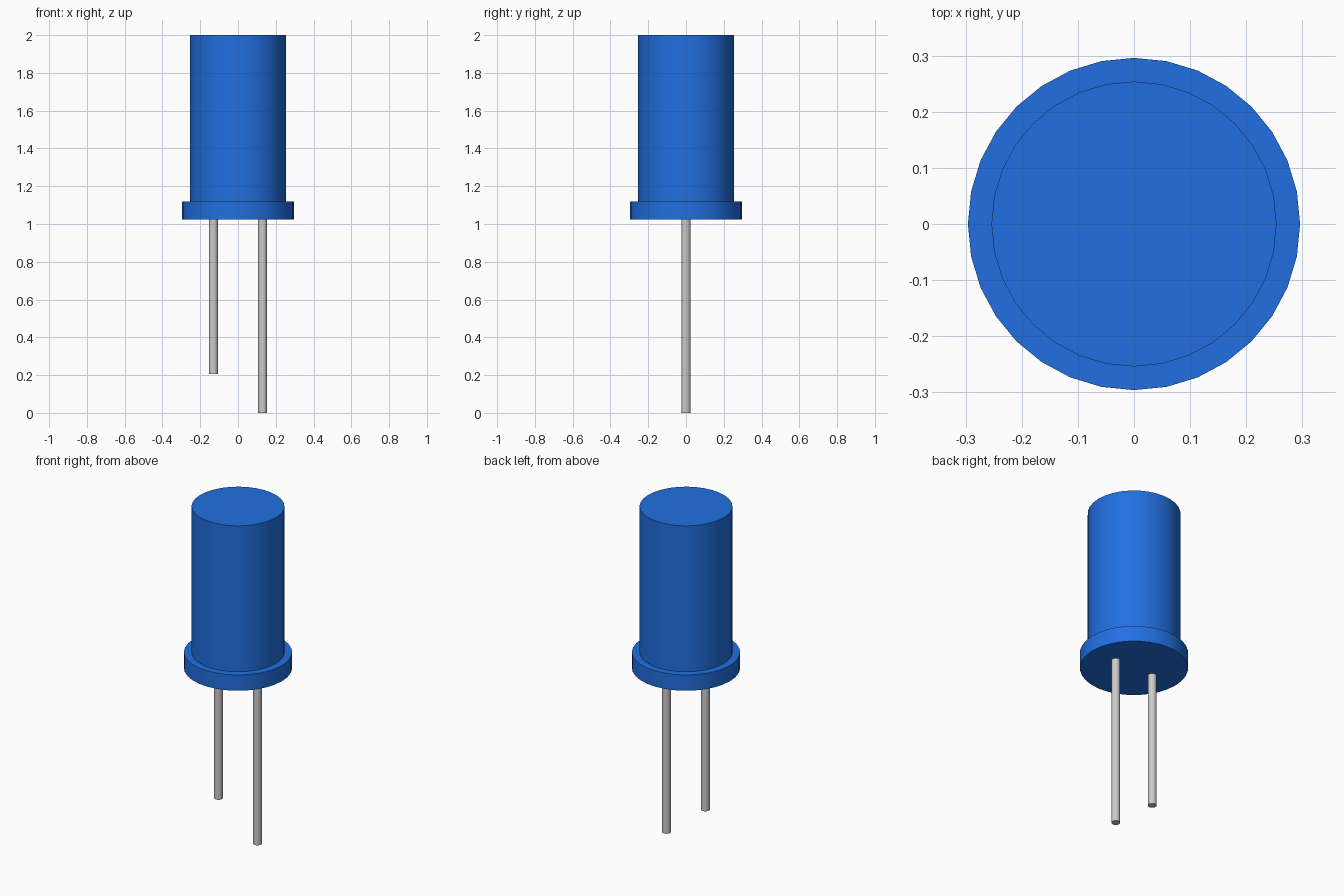
import bpy, math

if "Cube" in bpy.data.objects:
    bpy.data.objects.remove(bpy.data.objects["Cube"])


def cylinder(name, radius, z0, z1, x=0.0, sides=32, color=None):
    bpy.ops.mesh.primitive_cylinder_add(vertices=sides, radius=radius, depth=z1 - z0,
                                        location=(x, 0, (z0 + z1) / 2))
    ob = bpy.context.object
    ob.name = name
    bpy.ops.object.shade_smooth_by_angle(angle=math.radians(30))
    if color:
        ob.data.materials.append(color)
    return ob


blue = bpy.data.materials.new("blue_plastic")
blue.diffuse_color = (0.015, 0.16, 0.75, 1)
blue.use_nodes = True
blue.node_tree.nodes["Principled BSDF"].inputs["Base Color"].default_value = blue.diffuse_color

# Flat-topped lens body and base flange
cylinder("lens_body", 0.254, 1.12, 2.0, color=blue)
cylinder("base_flange", 0.296, 1.025, 1.12, color=blue)

# Metal leads: one short, one long
for name, x, bottom in (("short_lead", -0.13, 0.205), ("long_lead", 0.13, 0.0)):
    cylinder(name, 0.024, bottom, 1.025, x=x)
